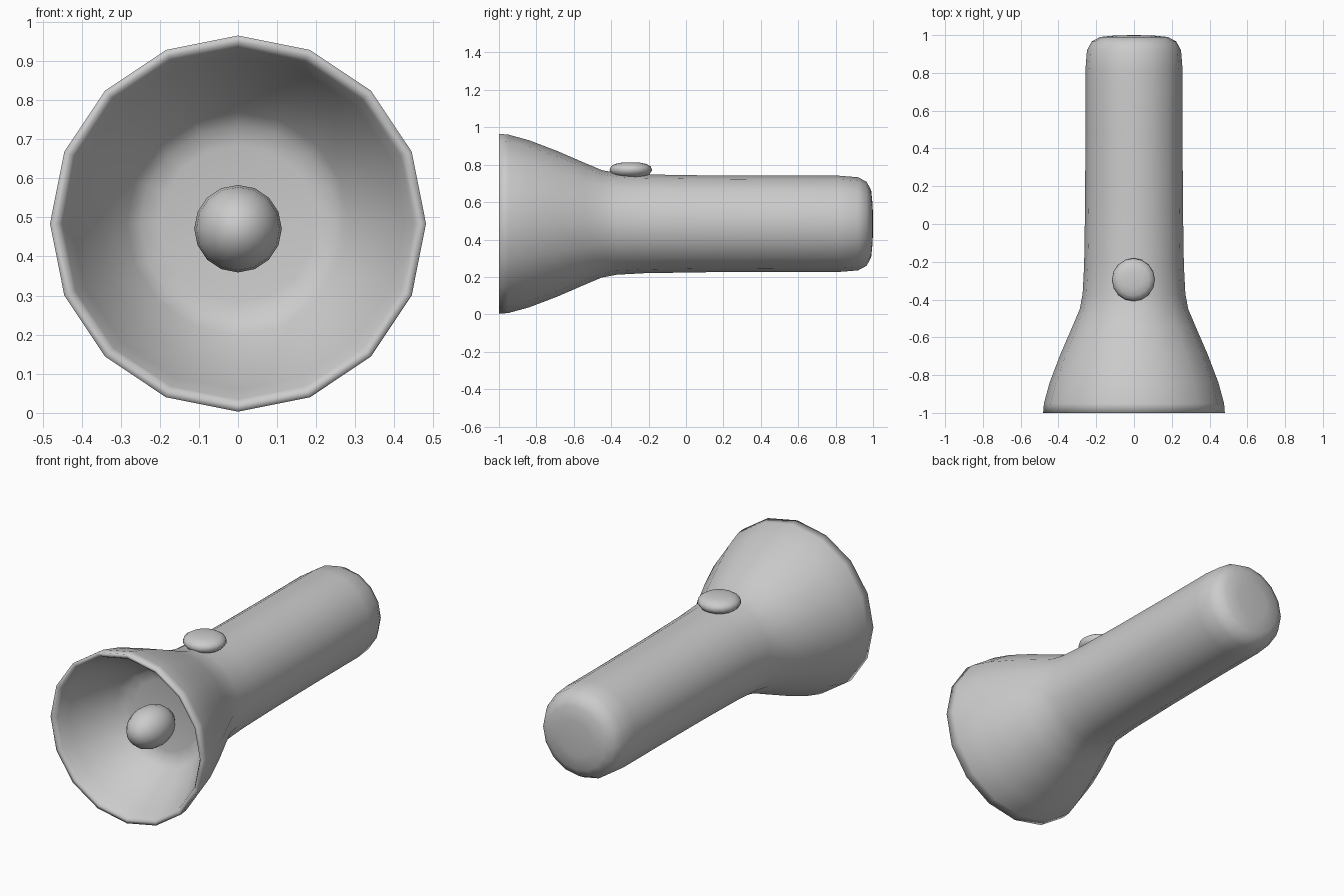
import bpy, bmesh, math
from mathutils import Matrix

if "Cube" in bpy.data.objects:
    bpy.data.objects.remove(bpy.data.objects["Cube"])

SIDES = 16


def lathe(name, profile, matrix):
    """Revolve (radius, height) points around local z, then place with matrix."""
    bm = bmesh.new()
    rings = []
    for r, h in profile:
        if r == 0:
            rings.append([bm.verts.new((0, 0, h))] * SIDES)
        else:
            rings.append([bm.verts.new((r * math.cos(2 * math.pi * i / SIDES),
                                        r * math.sin(2 * math.pi * i / SIDES), h))
                          for i in range(SIDES)])
    for a, b in zip(rings, rings[1:]):
        for i in range(SIDES):
            j = (i + 1) % SIDES
            corners = list(dict.fromkeys((a[i], a[j], b[j], b[i])))
            bm.faces.new(corners)
    bm.transform(matrix)
    bmesh.ops.recalc_face_normals(bm, faces=bm.faces)
    for f in bm.faces:
        f.smooth = True
    mesh = bpy.data.meshes.new(name)
    bm.to_mesh(mesh)
    bm.free()
    obj = bpy.data.objects.new(name, mesh)
    bpy.context.collection.objects.link(obj)
    return obj


# local z -> world +y, along the torch axis
along_y = Matrix.Translation((0, 0, 0.484)) @ Matrix.Rotation(-math.pi / 2, 4, 'X')

# Body: reflector floor, cone, rim, outer head, handle and rounded tail
body = [(0, -0.65), (0.2, -0.65), (0.25, -0.66), (0.285, -0.69),
        (0.36, -0.80), (0.425, -0.92), (0.45, -0.985), (0.462, -1.0),
        (0.481, -1.0), (0.477, -0.95), (0.447, -0.84), (0.39, -0.69),
        (0.325, -0.54), (0.287, -0.45), (0.272, -0.37), (0.264, -0.22),
        (0.259, 0.1), (0.257, 0.5), (0.257, 0.82), (0.249, 0.92),
        (0.224, 0.966), (0.18, 0.99), (0.1, 0.998), (0, 1.0)]
lathe("flashlight_body", body, along_y)

# Bulb: slightly elongated ball resting on the reflector floor
steps = 10
bulb = [(0.112 * math.sin(math.pi * k / steps) if 0 < k < steps else 0,
         -0.155 * math.cos(math.pi * k / steps)) for k in range(steps + 1)]
lathe("bulb", bulb, Matrix.Translation((0, -0.785, -0.013)) @ along_y)

# Switch button: flattened dome on top of the handle
button = [(0, 0.72), (0.07, 0.733), (0.1, 0.749), (0.114, 0.77),
          (0.107, 0.79), (0.085, 0.804), (0.05, 0.811), (0, 0.813)]
lathe("switch_button", button, Matrix.Translation((-0.003, -0.295, 0)))
